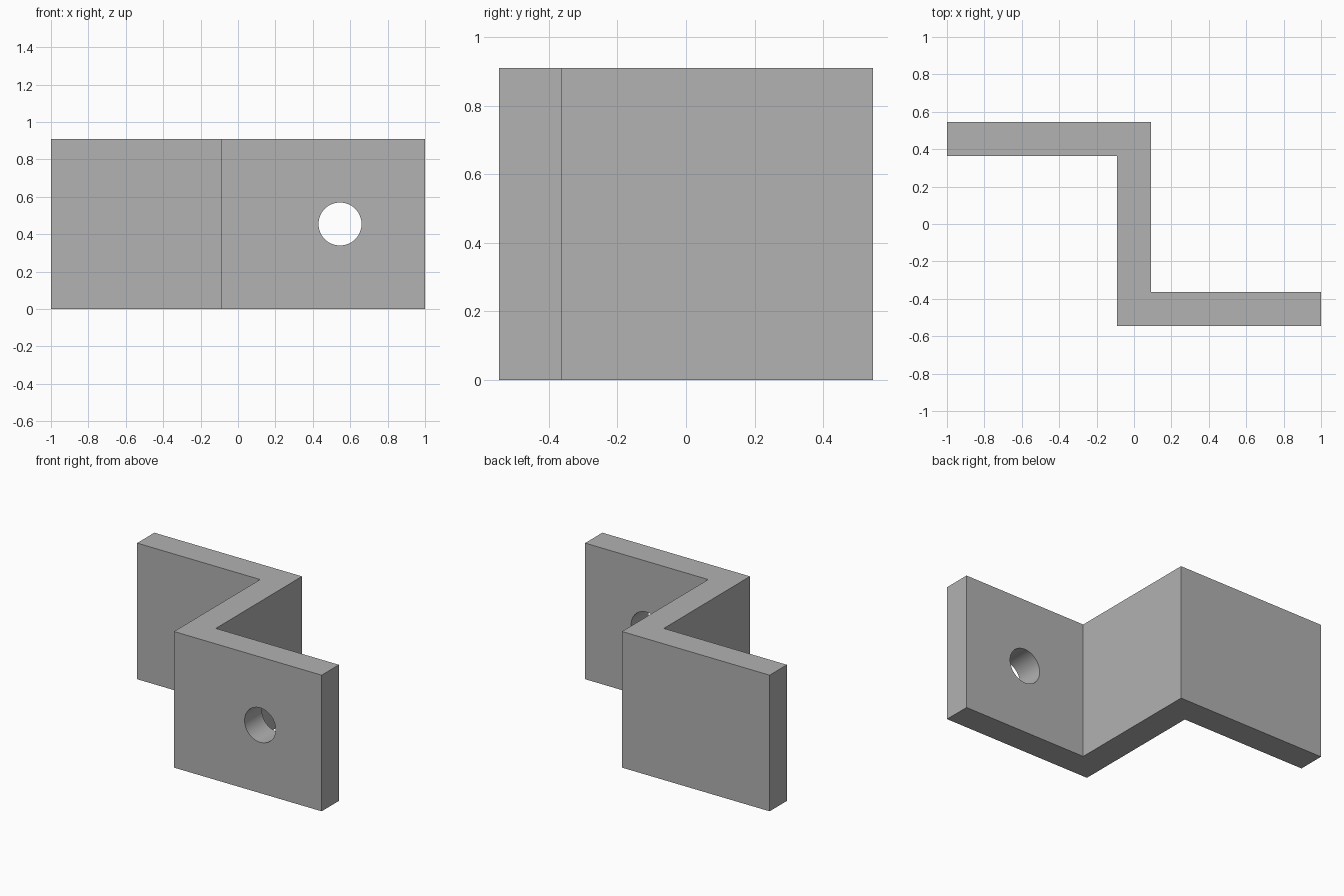
import bpy
import bmesh

cube = bpy.data.objects.get("Cube")
if cube:
    bpy.data.objects.remove(cube, do_unlink=True)

U = 1 / 11            # base unit: half the plate thickness
HEIGHT = 10 * U

grey = bpy.data.materials.new("plain grey")
grey.use_nodes = True
colour = (0.445, 0.445, 0.445, 1)
grey.diffuse_color = colour
grey.node_tree.nodes["Principled BSDF"].inputs["Base Color"].default_value = colour

# Z-shaped plate: half of the profile, repeated by a half turn, then extruded
half = [(-11, 6), (-11, 4), (-1, 4), (-1, -6)]
profile = half + [(-x, -y) for x, y in half]
bm = bmesh.new()
base = bm.faces.new([bm.verts.new((x * U, y * U, 0)) for x, y in profile])
grown = bmesh.ops.extrude_face_region(bm, geom=[base])["geom"]
top = [v for v in grown if isinstance(v, bmesh.types.BMVert)]
bmesh.ops.translate(bm, verts=top, vec=(0, 0, HEIGHT))
bmesh.ops.recalc_face_normals(bm, faces=bm.faces)
mesh = bpy.data.meshes.new("z_bracket")
bm.to_mesh(mesh)
bm.free()
mesh.materials.append(grey)
bracket = bpy.data.objects.new("z_bracket", mesh)
bpy.context.collection.objects.link(bracket)

# Round bolt hole through the front flange only
bpy.ops.mesh.primitive_cylinder_add(
    vertices=64, radius=0.115, depth=4 * U,
    location=(6 * U, -5 * U, HEIGHT / 2), rotation=(1.570796, 0, 0))
cutter = bpy.context.object
cutter.name = "bolt_hole_cutter"
cutter.hide_render = True
cutter.data.materials.append(grey)

cut = bracket.modifiers.new("bolt_hole", "BOOLEAN")
cut.operation = "DIFFERENCE"
cut.solver = "EXACT"
cut.object = cutter
bpy.ops.object.select_all(action="DESELECT")
bracket.select_set(True)
bpy.context.view_layer.objects.active = bracket
bpy.ops.object.modifier_apply(modifier=cut.name)
bpy.data.objects.remove(cutter, do_unlink=True)

# Smooth hole wall, sharp plate edges
bpy.ops.object.shade_smooth_by_angle(angle=0.52)
